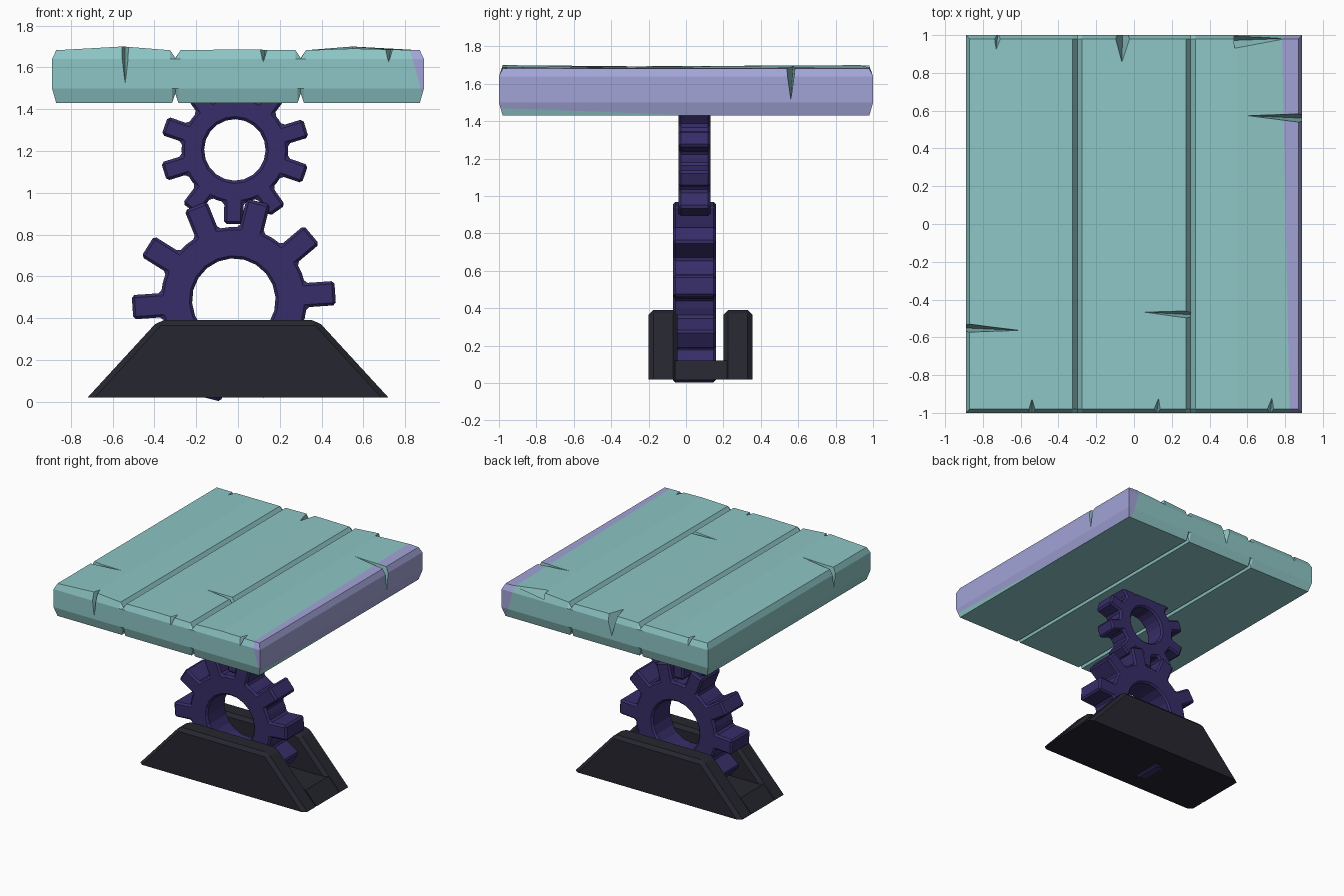
import bpy, bmesh, math
from mathutils import Vector

if "Cube" in bpy.data.objects:
    bpy.data.objects.remove(bpy.data.objects["Cube"])


def material(name, rgb):
    m = bpy.data.materials.new(name)
    m.diffuse_color = (*rgb, 1)
    m.use_nodes = True
    m.node_tree.nodes["Principled BSDF"].inputs["Base Color"].default_value = m.diffuse_color
    return m


TEAL = material("teal_wood", (0.27, 0.56, 0.56))
LAVENDER = material("lavender_edge", (0.36, 0.37, 0.68))
PURPLE = material("purple_metal", (0.038, 0.027, 0.14))
DARK = material("dark_iron", (0.019, 0.019, 0.029))


def add_object(name, bm, *mats):
    me = bpy.data.meshes.new(name)
    bm.to_mesh(me)
    bm.free()
    ob = bpy.data.objects.new(name, me)
    bpy.context.collection.objects.link(ob)
    for m in mats:
        me.materials.append(m)
    return ob


def extrude(bm, offset):
    r = bmesh.ops.extrude_face_region(bm, geom=bm.faces[:])
    vs = [v for v in r["geom"] if isinstance(v, bmesh.types.BMVert)]
    bmesh.ops.translate(bm, verts=vs, vec=offset)
    bmesh.ops.recalc_face_normals(bm, faces=bm.faces[:])


# Base: two bevelled trapezoid cheeks and a floor between them
def trapezoid(name, y0, y1, z1, top, bevel):
    bm = bmesh.new()
    pts = [(-0.72, 0.02), (0.72, 0.02), (top, z1), (-top, z1)]
    bm.faces.new([bm.verts.new((x, y0, z)) for x, z in pts])
    extrude(bm, (0, y1 - y0, 0))
    if bevel:
        edges = [e for e in bm.edges if max(v.co.z for v in e.verts) > 0.05]
        bmesh.ops.bevel(bm, geom=edges, offset=bevel, segments=1, affect='EDGES')
    return add_object(name, bm, DARK)


trapezoid("base_front_cheek", -0.20, -0.045, 0.39, 0.38, 0.025)
trapezoid("base_back_cheek", 0.20, 0.355, 0.39, 0.38, 0.025)
trapezoid("base_floor", -0.06, 0.22, 0.12, 0.625, 0)


# Gears: ten identical sectors, each with one tooth
def gear(name, cx, cz, hole, root, tip, half, y0, y1, phase):
    bm = bmesh.new()
    step = math.radians(36)
    a = math.asin(half / root)
    for i in range(10):
        t = math.radians(phase) + i * step
        polar = [(hole, -step / 2), (hole, 0), (hole, step / 2), (root, step / 2), (root, a),
                 (math.hypot(tip, half), math.atan2(half, tip)),
                 (math.hypot(tip, half), -math.atan2(half, tip)), (root, -a), (root, -step / 2)]
        bm.faces.new([bm.verts.new((cx + r * math.cos(t + d), y0, cz + r * math.sin(t + d)))
                      for r, d in polar])
    bmesh.ops.remove_doubles(bm, verts=bm.verts[:], dist=0.0005)
    extrude(bm, (0, y1 - y0, 0))
    ob = add_object(name, bm, PURPLE)
    bev = ob.modifiers.new("bevel", 'BEVEL')
    bev.width, bev.segments, bev.limit_method = 0.013, 1, 'ANGLE'
    bev.angle_limit = math.radians(35)


gear("lower_gear", -0.02, 0.486, 0.20, 0.35, 0.486, 0.058, -0.07, 0.16, 4)
gear("upper_gear", -0.015, 1.205, 0.147, 0.255, 0.355, 0.046, -0.04, 0.13, 17)

# Table top: grooved cross-section lofted along y, with chamfered ends
top = [(-0.87, 0), (-0.55, 1), (-0.325, 0), (-0.3, None), (-0.275, 0), (0.0, 0.2),
       (0.275, 0), (0.3, None), (0.325, 0), (0.55, 2), (0.87, 0)]
bottom = [(0.87, 1.43), (0.315, 1.43), (0.3, 1.475), (0.285, 1.43),
          (-0.285, 1.43), (-0.3, 1.475), (-0.315, 1.43), (-0.87, 1.43)]


def section(y):
    end = abs(y) > 0.99
    bump = {1: 0.018 if y < 0 else 0, 2: 0.018 if y > 0 else 0.008, 0: 0, 0.2: 0.004}
    pts = [(-0.89, 1.50), (-0.89, 1.64)]
    pts += [(x, 1.645 if b is None else 1.682 + bump[b]) for x, b in top]
    pts += [(0.89, 1.64), (0.89, 1.50)] + bottom
    if end:
        pts = [(math.copysign(0.89, x) if abs(x) > 0.8 else x, 1.64 if z > 1.6 else 1.50)
               for x, z in pts]
    return [(x, y, z) for x, z in pts]


bm = bmesh.new()
rings = [[bm.verts.new(p) for p in section(y)] for y in (-1, -0.98, 0.98, 1)]
n = len(rings[0])
for r0, r1 in zip(rings, rings[1:]):
    for i in range(n):
        j = (i + 1) % n
        bm.faces.new((r0[i], r0[j], r1[j], r1[i]))
bm.faces.new(rings[0])
bm.faces.new(rings[-1])
bmesh.ops.remove_doubles(bm, verts=bm.verts[:], dist=0.0005)
bmesh.ops.recalc_face_normals(bm, faces=bm.faces[:])

# Lavender right edge, split off by a slanted plane
p = Vector((0.825, -1, 1.68))
normal = (Vector((0.785, 1, 1.68)) - p).cross(Vector((0.872, 0, 1.43)) - p).normalized()
if normal.x < 0:
    normal.negate()
bmesh.ops.bisect_plane(bm, geom=bm.verts[:] + bm.edges[:] + bm.faces[:], plane_co=p, plane_no=normal)
for f in bm.faces:
    f.material_index = int((f.calc_center_median() - p).dot(normal) > 0 and f.normal.z > -0.95)
table = add_object("table_top", bm, TEAL, LAVENDER)

# Cracks: wedge (edge x, edge y, inward tip x, tip y, half width, bottom z)
cracks = [(-0.54, -1.01, -0.54, -0.92, 0.022, 1.50), (0.12, -1.01, 0.135, -0.88, 0.03, 1.62),
          (0.72, -1.01, 0.735, -0.88, 0.03, 1.62), (-0.72, 1.01, -0.735, 0.88, 0.03, 1.62),
          (-0.06, 1.01, -0.065, 0.83, 0.045, 1.52), (0.53, 0.972, 0.90, 0.985, 0.04, 1.60),
          (-0.90, -0.55, -0.57, -0.565, 0.024, 1.52), (0.90, 0.56, 0.57, 0.575, 0.024, 1.51),
          (0.30, -0.48, -0.03, -0.462, 0.024, 1.60)]
bm = bmesh.new()
for ex, ey, tx, ty, w, z in cracks:
    d = Vector((tx - ex, ty - ey, 0)).normalized()
    side = Vector((-d.y, d.x, 0)) * w * 1.2
    e = Vector((ex, ey, 1.715))
    v = [bm.verts.new(q) for q in (e + side, e - side, (ex, ey, z), (tx, ty, 1.715))]
    for k in ((0, 1, 2), (0, 3, 1), (1, 3, 2), (2, 3, 0)):
        bm.faces.new([v[i] for i in k])
bmesh.ops.recalc_face_normals(bm, faces=bm.faces[:])
cutter = add_object("crack_cutter", bm, TEAL)
cutter.hide_render = True
cut = table.modifiers.new("cracks", 'BOOLEAN')
cut.operation, cut.solver, cut.object = 'DIFFERENCE', 'EXACT', cutter
bpy.context.view_layer.update()
result = bpy.data.meshes.new_from_object(table.evaluated_get(bpy.context.evaluated_depsgraph_get()))
table.modifiers.clear()
table.data = result
bpy.data.objects.remove(cutter)
